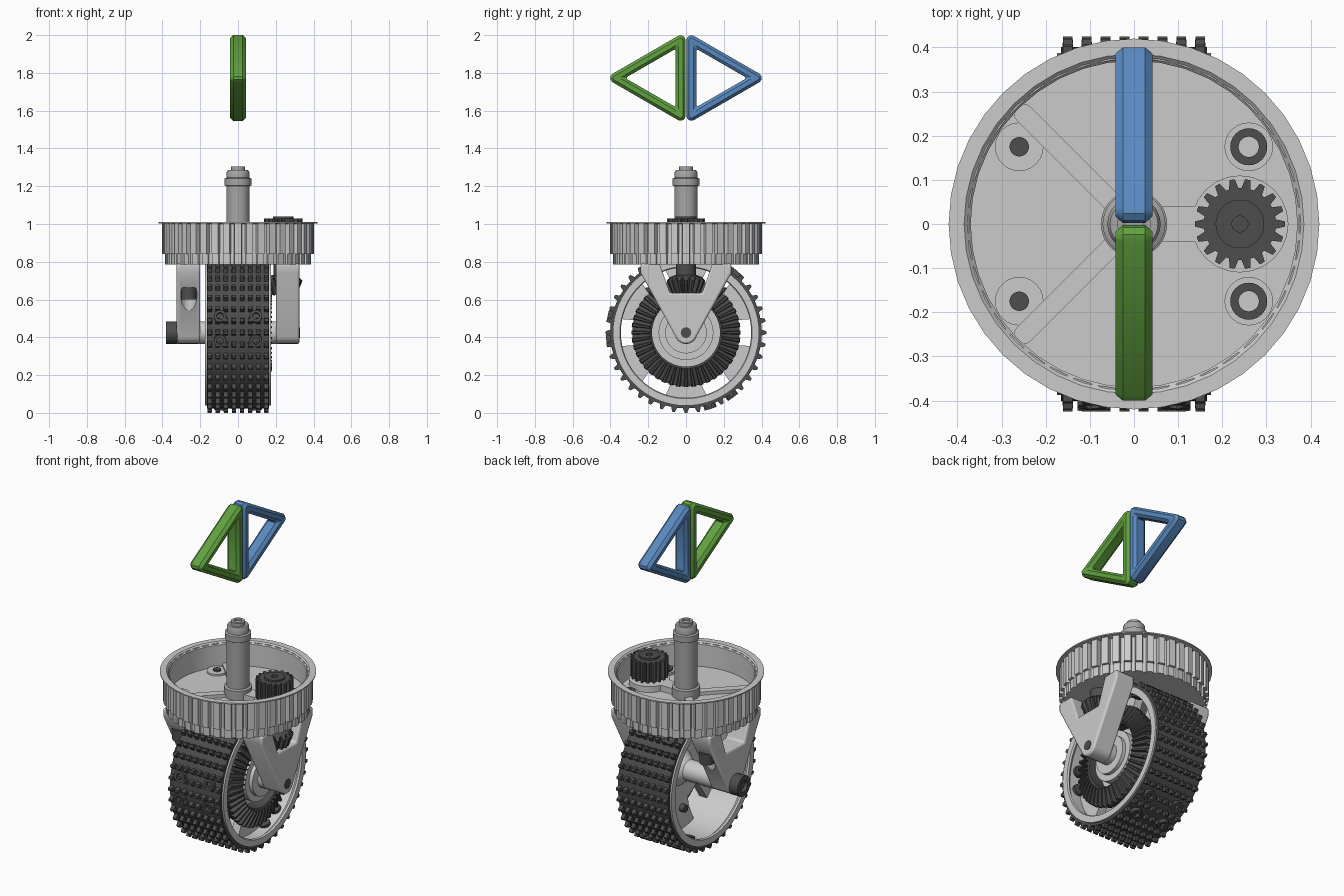
import bpy, bmesh
from math import pi, cos, sin, radians
from mathutils import Matrix, Vector

if "Cube" in bpy.data.objects:
    bpy.data.objects.remove(bpy.data.objects["Cube"])

def material(name, r, g, b):
    m = bpy.data.materials.new(name)
    m.diffuse_color = (r, g, b, 1)
    m.use_nodes = True
    m.node_tree.nodes["Principled BSDF"].inputs["Base Color"].default_value = m.diffuse_color
    return m

DARK = material("dark_rubber_steel", .075, .075, .075)
MID = material("mid_grey", .38, .38, .38)
GREEN = material("green", .12, .36, .05)
BLUE = material("blue", .10, .25, .52)
I = Matrix.Identity(4)
# wheel frame: local (u, v, h) -> world (h, u, v + wheel centre height)
AX = Matrix(((0, 0, 1, 0), (1, 0, 0, 0), (0, 1, 0, .425), (0, 0, 0, 1)))

def finish(name, bm, mat, M):
    bmesh.ops.remove_doubles(bm, verts=bm.verts, dist=1e-5)
    bmesh.ops.transform(bm, matrix=M, verts=bm.verts)
    bmesh.ops.recalc_face_normals(bm, faces=bm.faces)
    me = bpy.data.meshes.new(name)
    bm.to_mesh(me)
    bm.free()
    ob = bpy.data.objects.new(name, me)
    bpy.context.collection.objects.link(ob)
    if mat:
        me.materials.append(mat)
    return ob

def loft(bm, loops, closed):
    """Join equal loops with quads; closed joins last to first, otherwise caps."""
    vs = [[bm.verts.new(p) for p in l] for l in loops]
    n, k = len(loops[0]), len(loops)
    for i in range(k if closed else k - 1):
        a, b = vs[i], vs[(i + 1) % k]
        for j in range(n):
            bm.faces.new((a[j], a[(j + 1) % n], b[(j + 1) % n], b[j]))
    if not closed:
        bm.faces.new(vs[0])
        bm.faces.new(vs[-1])

def prism(name, pts, h0, h1, mat=None, M=I):
    bm = bmesh.new()
    loft(bm, [[(x, y, h) for x, y in pts] for h in (h0, h1)], False)
    return finish(name, bm, mat, M)

def lathe(name, prof, mat=None, M=I, seg=48, closed=False):
    bm = bmesh.new()
    prof = prof + prof[:1] if closed else prof
    for i in range(seg):
        a0, a1 = 2 * pi * i / seg, 2 * pi * (i + 1) / seg
        for (r, h), (s, g) in zip(prof, prof[1:]):
            q = [(r * cos(a0), r * sin(a0), h)]
            if r > 0: q.append((r * cos(a1), r * sin(a1), h))
            if s > 0: q.append((s * cos(a1), s * sin(a1), g))
            q.append((s * cos(a0), s * sin(a0), g))
            bm.faces.new([bm.verts.new(p) for p in q])
    return finish(name, bm, mat, M)

def cyl(name, r, h0, h1, mat=None, M=I, seg=24):
    return lathe(name, [(0, h0), (r, h0), (r, h1), (0, h1)], mat, M, seg)

def socket(name, r, h0, h1, M, mat=DARK):
    d = .02 if h1 > h0 else -.02
    return lathe(name, [(0, h0), (r, h0), (r, h1), (r * .55, h1), (r * .55, h1 - d), (0, h1 - d)], mat, M, 24)

def teeth(name, profs, n, mat=None, M=I):
    """Repeat teeth round the axis; profile points are (radius, height, half width)."""
    bm = bmesh.new()
    for i in range(n):
        R = Matrix.Rotation(2 * pi * i / n, 3, 'Z')
        for prof in profs:
            loft(bm, [[R @ Vector((r, s * w, h)) for r, h, w in prof] for s in (-1, 1)], False)
    return finish(name, bm, mat, M)

def at(x, y, z=0):
    return Matrix.Translation((x, y, z))

def capsule(name, a, b, r, h0, h1):
    a, b = Vector(a), Vector(b)
    d = (b - a).normalized()
    pts = []
    for c, s in ((b, -pi / 2), (a, pi / 2)):
        for k in range(9):
            v = Matrix.Rotation(s + pi * k / 8, 2) @ d
            pts.append(tuple(c + v * r))
    return prism(name, pts, h0, h1)

# triangular frames above
def triangle(name, side, mat):
    bm = bmesh.new()
    loops = []
    sec = [(0, -.025), (0, .025), (.015, .042), (.038, .042),
           (.053, .025), (.053, -.025), (.038, -.042), (.015, -.042)]
    for inset, x in sec:
        q, r = .142 - inset, max(.026 - inset, .008)
        loop = []
        for c in range(3):
            a = pi + c * 2 * pi / 3
            for k in range(4):
                b = a - pi / 3 + k * 2 * pi / 9
                y = -.144 + 2 * (q - r) * cos(a) + r * cos(b)
                loop.append((x, -side * y, 1.773 + 2 * (q - r) * sin(a) + r * sin(b)))
        loops.append(loop)
    loft(bm, loops, True)
    return finish(name, bm, mat, I)

triangle("green_triangle_frame", -1, GREEN)
triangle("blue_triangle_frame", 1, BLUE)

# toothed pulley cup with flange
lathe("pulley_cup", [(0, .785), (.378, .785), (.378, 1.0), (.42, 1.003), (.42, 1.01),
                     (.385, 1.01), (.37, .995), (.37, .865), (0, .865)], seg=40)
teeth("pulley_teeth", [[(.374, .785, .021), (.387, .785, .018), (.387, .84, .018), (.374, .84, .021)],
                       [(.374, .84, .022), (.402, .84, .018), (.402, 1.003, .018), (.374, 1.003, .022)]], 40)
for s in (-1, 1):
    capsule("floor_rib", (0, 0), (-.25, s * .25), .022, .86, .885)
    cyl("left_boss", .055, .86, .875, M=at(-.26, s * .175))
    cyl("left_screw_end", .022, .86, .882, DARK, at(-.26, s * .175))
    cyl("right_boss", .055, .86, .88, M=at(.26, s * .175))
    socket("right_screw", .042, .86, .89, at(.26, s * .175))
cyl("gear_boss", .11, .86, .9, M=at(.24, 0))
capsule("gear_boss_arm", (0, 0), (.2, 0), .04, .86, .9)

# steering shaft
lathe("steering_shaft", [(0, .86), (.075, .86), (.075, .92), (.062, .925), (.062, 1.2), (.071, 1.205),
                         (.071, 1.24), (.06, 1.245), (.06, 1.275), (.054, 1.285), (.038, 1.285),
                         (.038, 1.305), (.022, 1.305), (.022, 1.295), (0, 1.295)], MID)

# spur gear and bevel pinion on the drive axis
DR = at(.24, 0)
lathe("spur_gear_body", [(0, .915), (.082, .915), (.082, 1.03), (.055, 1.03), (.055, 1.04),
                         (.018, 1.04), (.018, 1.02), (0, 1.02)], DARK, DR)
teeth("spur_gear_teeth", [[(.075, .915, .012), (.102, .915, .006), (.102, 1.03, .006), (.075, 1.03, .012)]],
      18, DARK, DR)
cyl("drive_shaft", .053, .7, .92, DARK, DR)
lathe("bevel_pinion_body", [(0, .625), (.052, .625), (.085, .715), (.06, .73), (0, .73)], DARK, DR)
teeth("bevel_pinion_teeth", [[(.045, .63, .01), (.07, .622, .005), (.102, .7, .007), (.08, .722, .014)]],
      16, DARK, DR)

# wheel rim, spokes and hub
lathe("wheel_rim", [(.387, -.175), (.387, .175), (.35, .175), (.345, .165), (.362, .145),
                    (.362, -.145), (.345, -.165), (.35, -.175)], M=AX, seg=64, closed=True)
R30 = Matrix.Rotation(pi / 6, 4, 'Z')
teeth("wheel_spokes", [[(.12, .03, .045), (.25, .03, .07), (.365, .03, .125),
                        (.365, .08, .125), (.25, .08, .07), (.12, .08, .045)]], 6, M=AX @ R30)
lathe("wheel_hub", [(0, -.205), (.06, -.205), (.06, -.02), (.1, .03), (.2, .03), (.2, .08), (.145, .08),
                    (.145, .15), (.11, .15), (.11, .172), (.06, .172), (.06, .205), (0, .205)], M=AX)
for i in range(6):
    a = i * pi / 3 + pi / 6
    cyl("spoke_bolt", .022, .0, .05, DARK, AX @ at(.235 * cos(a), .235 * sin(a)), 12)

# large bevel gear
lathe("bevel_gear_body", [(.18, .075), (.27, .075), (.285, .13), (.19, .165), (.18, .16)], DARK, AX, 64, True)
teeth("bevel_gear_teeth", [[(.27, .11, .012), (.289, .128, .011), (.287, .155, .006),
                            (.195, .18, .004), (.186, .155, .008)]], 44, DARK, AX)

# studded tread and its clamp bolts
lathe("tread_band", [(.383, -.165), (.401, -.165), (.401, .165), (.383, .165)], DARK, AX, 80, True)
studs = []
for c in range(8):
    x = -.15 + c * .3 / 7
    studs.append([(.395, x - .012, .018), (.425, x - .011, .007), (.425, x + .011, .007), (.395, x + .012, .018)])
teeth("tread_studs", studs, 40, DARK, AX)
for seam in (177, 297, 57):
    for d in (-9, 9):
        for x in (-.095, .095):
            M = AX @ at(0, 0, x) @ Matrix.Rotation(radians(seam + d), 4, 'Z') @ Matrix.Rotation(pi / 2, 4, 'Y')
            socket("tread_bolt", .033, .345, .424, M)

# forks: V plates with a notch at the top
half = [(.14, .365), (.24, .365), (.24, .315), (.053, -.025)]
arc = [(.06 * cos(a), .06 * sin(a)) for a in [radians(-30 - 20 * k) for k in range(7)]]
outline = [(.085, .21)] + half + arc + [(-x, y) for x, y in reversed(half)] + [(-.085, .21)]
for s, side in ((1, "right"), (-1, "left")):
    fork = prism(side + "_fork", outline, s * .2, s * .325, M=AX)
    b = fork.modifiers.new("round", 'BEVEL')
    b.width, b.segments, b.limit_method = .01, 2, 'ANGLE'
    if s < 0:
        for t in (-1, 1):
            cut = cyl("counterbore_cutter", .043, .35, .66, M=at(-.26, t * .175))
            cut.hide_render = cut.hide_viewport = True
            m = fork.modifiers.new("counterbore", 'BOOLEAN')
            m.operation, m.object, m.solver = 'DIFFERENCE', cut, 'EXACT'
            socket("left_fork_screw", .04, .665, .6, at(-.26, t * .175))

# axle with bolt head
cyl("axle", .028, -.33, .328, DARK, AX)
socket("axle_bolt_head", .06, -.32, -.38, AX)

bpy.context.view_layer.update()
for ob in bpy.context.view_layer.objects:
    if not ob.hide_viewport:
        ob.select_set(True)
        bpy.context.view_layer.objects.active = ob
bpy.ops.object.shade_smooth_by_angle(angle=radians(32))
